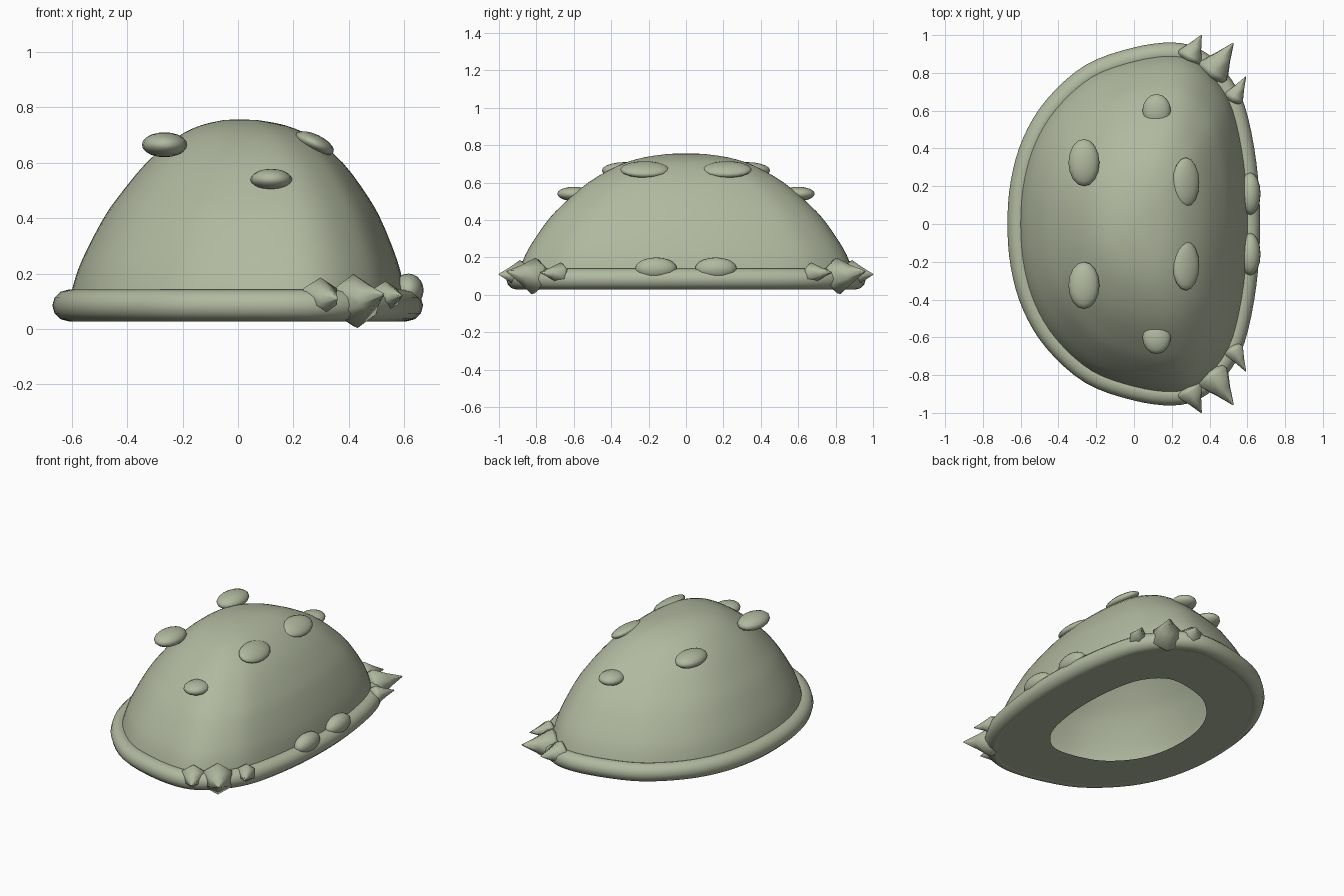
import bpy, bmesh, math
from mathutils import Vector, Matrix

cube = bpy.data.objects.get("Cube")
if cube:
    bpy.data.objects.remove(cube, do_unlink=True)

shell_green = bpy.data.materials.new("shell_green")
shell_green.use_nodes = True
colour = (0.44, 0.485, 0.35, 1)
shell_green.diffuse_color = colour
shell_green.node_tree.nodes["Principled BSDF"].inputs["Base Color"].default_value = colour


def finish(name, bm, angle=65):
    """Turn a bmesh into a smooth-shaded object."""
    mesh = bpy.data.meshes.new(name)
    bm.to_mesh(mesh)
    bm.free()
    obj = bpy.data.objects.new(name, mesh)
    bpy.context.collection.objects.link(obj)
    mesh.materials.append(shell_green)
    bpy.ops.object.select_all(action='DESELECT')
    obj.select_set(True)
    bpy.context.view_layer.objects.active = obj
    bpy.ops.object.shade_smooth_by_angle(angle=math.radians(angle))
    return obj


def spline(pts, steps, closed=False):
    """Smooth curve through the given points."""
    pts = [Vector(p) for p in pts]
    n = len(pts)
    out = []
    for i in range(n if closed else n - 1):
        pick = [(i + k) % n if closed else min(max(i + k, 0), n - 1) for k in (-1, 0, 1, 2)]
        a, b, c, d = (pts[k] for k in pick)
        for s in range(steps):
            t = s / steps
            out.append(0.5 * (2 * b + (c - a) * t + (2 * a - 5 * b + 4 * c - d) * t ** 2
                              + (3 * b - a - 3 * c + d) * t ** 3))
    return out if closed else out + [pts[-1]]


def bridge(bm, rings, wrap=False):
    """Join neighbouring rings of vertices with quads."""
    pairs = zip(rings, rings[1:] + rings[:1]) if wrap else zip(rings, rings[1:])
    for a, b in pairs:
        for i in range(len(a)):
            j = (i + 1) % len(a)
            bm.faces.new((a[i], a[j], b[j], b[i]))


# Plan outline, flatter along +x, mirrored across y
half = [(-0.612, 0), (-0.595, 0.22), (-0.535, 0.43), (-0.42, 0.62), (-0.23, 0.79),
        (0, 0.875), (0.2, 0.903), (0.33, 0.87), (0.44, 0.77), (0.53, 0.61),
        (0.59, 0.32), (0.61, 0)]
outline = spline(half + [(x, -y) for x, y in half[-2:0:-1]], 4, closed=True)
outline.reverse()

# Dome: outline scaled up along a height profile
profile = spline([(1, 0.085), (0.975, 0.16), (0.93, 0.25), (0.83, 0.385), (0.74, 0.475),
                  (0.58, 0.6), (0.4, 0.692), (0.25, 0.735), (0.1, 0.754)], 3)
bm = bmesh.new()
rings = []
for scale, z in profile:
    lean = 0.1 * scale * (1 - scale)
    rings.append([bm.verts.new((p.x * scale + lean, p.y * scale, z)) for p in outline])
bridge(bm, rings)
tip = bm.verts.new((0, 0, 0.757))
last = rings[-1]
for i in range(len(last)):
    bm.faces.new((last[i], last[(i + 1) % len(last)], tip))
finish("shell_dome", bm)

# Underside: flat ring around an open hollow
bm = bmesh.new()
rings = [[bm.verts.new((p.x * s, p.y * s, 0.03)) for p in outline] for s in (0.6, 0.8, 0.98)]
bridge(bm, rings)
finish("underside_ring", bm)

# Rim: round tube swept along the outline
bm = bmesh.new()
rings = []
count = len(outline)
for i, p in enumerate(outline):
    along = (outline[(i + 1) % count] - outline[i - 1]).normalized()
    out = Vector((-along.y, along.x))
    ring = []
    for k in range(12):
        a = math.tau * k / 12
        q = p + out * 0.058 * math.cos(a)
        ring.append(bm.verts.new((q.x, q.y, 0.085 + 0.057 * math.sin(a))))
    rings.append(ring)
bridge(bm, rings, wrap=True)
bmesh.ops.recalc_face_normals(bm, faces=bm.faces)
finish("shell_rim", bm)


def bump(name, centre, radii, tilt):
    bm = bmesh.new()
    bmesh.ops.create_uvsphere(bm, u_segments=16, v_segments=10, radius=1)
    bm.transform(Matrix.Translation(centre) @ Matrix.Rotation(math.radians(tilt), 4, 'Y')
                 @ Matrix.Diagonal((*radii, 1)))
    finish(name, bm)


def spike(name, base, point, radius):
    """Six-sided thorn with a rounded root."""
    base, point = Vector(base), Vector(point)
    axis = point - base
    length = axis.length
    axis.normalize()
    up = (Vector((0, 0, 1)) - axis * axis.z).normalized()
    side = axis.cross(up)
    bm = bmesh.new()
    rings = []
    for r, h in ((0.6, -0.2), (0.92, -0.08), (1, 0.04), (0.5, 0.5), (0.04, 1)):
        ring = []
        for k in range(6):
            a = math.tau * k / 6
            offset = (up * math.cos(a) + side * math.sin(a)) * radius * r
            ring.append(bm.verts.new(base + offset + axis * length * h))
        rings.append(ring)
    bridge(bm, rings)
    bm.faces.new(rings[0][::-1])
    bm.faces.new(rings[-1])
    bmesh.ops.recalc_face_normals(bm, faces=bm.faces)
    finish(name, bm)


# Bumps and corner spikes, mirrored across y
bumps = {
    "upper_bump": ((-0.265, 0.325, 0.665), (0.082, 0.125, 0.045), 0),
    "crest_bump": ((0.275, 0.22, 0.67), (0.077, 0.132, 0.033), 25),
    "end_bump": ((0.12, 0.6, 0.54), (0.075, 0.088, 0.038), 0),
    "rim_bump": ((0.615, 0.16, 0.14), (0.055, 0.112, 0.06), 0),
}
spikes = {
    "small_spike": ((0.295, 0.885, 0.108), (0.357, 1.0, 0.11), 0.078),
    "large_spike": ((0.42, 0.81, 0.1), (0.525, 0.957, 0.125), 0.098),
    "inner_spike": ((0.53, 0.67, 0.115), (0.592, 0.78, 0.12), 0.058),
}
for label, m in (("back", 1), ("front", -1)):
    for name, ((x, y, z), radii, tilt) in bumps.items():
        bump(f"{label}_{name}", Vector((x, m * y, z)), radii, tilt)
    for name, ((x, y, z), (px, py, pz), radius) in spikes.items():
        spike(f"{label}_{name}", (x, m * y, z), (px, m * py, pz), radius)
